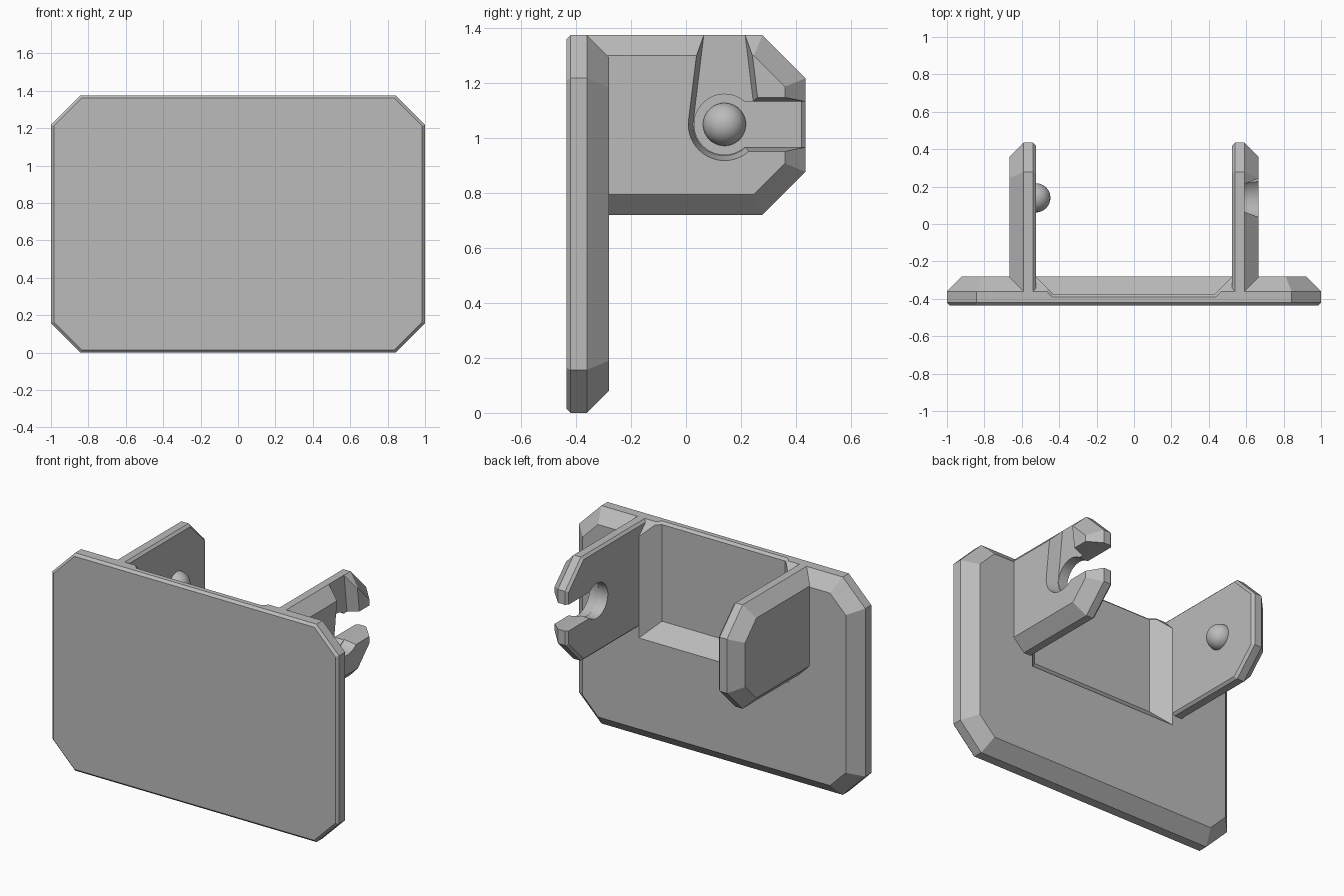
import bpy, bmesh, math

if "Cube" in bpy.data.objects:
    bpy.data.objects.remove(bpy.data.objects["Cube"])

grey = bpy.data.materials.new("plain grey")
grey.use_nodes = True
grey.diffuse_color = (0.5, 0.5, 0.5, 1)
grey.node_tree.nodes["Principled BSDF"].inputs["Base Color"].default_value = (0.5, 0.5, 0.5, 1)


def solid(name, points):
    """Convex solid around the given points."""
    bm = bmesh.new()
    verts = [bm.verts.new(p) for p in points]
    bmesh.ops.convex_hull(bm, input=verts)
    bmesh.ops.dissolve_limit(bm, angle_limit=0.01, verts=bm.verts[:], edges=bm.edges[:])
    bmesh.ops.recalc_face_normals(bm, faces=bm.faces[:])
    mesh = bpy.data.meshes.new(name)
    bm.to_mesh(mesh)
    bm.free()
    mesh.materials.append(grey)
    obj = bpy.data.objects.new(name, mesh)
    bpy.context.collection.objects.link(obj)
    return obj


def activate(obj):
    bpy.ops.object.select_all(action='DESELECT')
    obj.select_set(True)
    bpy.context.view_layer.objects.active = obj


def cut(obj, cutter):
    mod = obj.modifiers.new("cut", 'BOOLEAN')
    mod.operation = 'DIFFERENCE'
    mod.solver = 'EXACT'
    mod.object = cutter
    activate(obj)
    bpy.ops.object.modifier_apply(modifier=mod.name)
    bpy.data.objects.remove(cutter)


def octagon(u0, u1, v0, v1, corner, inset):
    """Rectangle with cut corners, offset inward by inset."""
    u0, u1, v0, v1 = u0 + inset, u1 - inset, v0 + inset, v1 - inset
    c = corner - inset * (2 - math.sqrt(2))
    return [(u0 + c, v0), (u1 - c, v0), (u1, v0 + c), (u1, v1 - c),
            (u1 - c, v1), (u0 + c, v1), (u0, v1 - c), (u0, v0 + c)]


TOP, BEVEL, CHAMFER, CORNER = 1.375, 0.015, 0.075, 0.157
INNER, OUTER = 0.525, 0.665
PLATE_BACK, PLATE_MID = -0.28, -0.36
PIVOT_Y, PIVOT_Z = 0.14, 1.05

# Plate with chamfered rim
plate_layers = [(-0.435, BEVEL), (-0.42, 0), (PLATE_MID, 0), (PLATE_BACK, 0.08)]
plate = solid("back_plate", [(u, y, v) for y, inset in plate_layers
                             for u, v in octagon(-1, 1, 0, TOP, CORNER, inset)])

# Sloped recess between the arms, with a bevelled top edge
FLOOR, REACH = -0.375, -0.23


def trapezoid(z_floor, z_reach, d):
    spread = d * math.sqrt(2)
    half = INNER - PLATE_BACK + spread
    return [(s * (half + y), y, z) for s in (-1, 1)
            for y, z in ((FLOOR - d, z_floor), (REACH, z_reach))]


cut(plate, solid("recess_cutter", trapezoid(0.75, 0.605, 0) + trapezoid(1.45, 1.45, 0)))
cut(plate, solid("rim_cutter", trapezoid(TOP - BEVEL, TOP - BEVEL, 0)
                 + trapezoid(TOP + 0.01, TOP + 0.01, BEVEL + 0.01)))


# Arms: cut corners at the rear, flat where they meet the plate
def arm(name, side):
    layers = [(INNER, BEVEL), (INNER + BEVEL, 0), (OUTER - CHAMFER, 0), (OUTER, CHAMFER)]
    points = []
    for x, inset in layers:
        outline = octagon(-1, 0.435, 0.72, TOP, CORNER, inset)
        points += [(side * x, max(u, PLATE_MID), v) for u, v in outline]
    return solid(name, points)


right_arm = arm("right_arm", -1)
left_arm = arm("left_arm", 1)


# Socket, guide channel and slot in the left arm
def circle(x, r):
    steps = 48
    return [(x, PIVOT_Y + r * math.cos(2 * math.pi * i / steps),
             PIVOT_Z + r * math.sin(2 * math.pi * i / steps)) for i in range(steps)]


def teardrop(x, grow):
    return circle(x, 0.114 + grow) + [(x, PIVOT_Y + s * (0.066 + grow), 1.45) for s in (-1, 1)]


def slot(x, grow):
    return [(x, y, PIVOT_Z + s * (0.083 + grow)) for s in (-1, 1) for y in (PIVOT_Y, 0.5)]


LEDGE, OUT = OUTER - CHAMFER, OUTER + 0.01
cut(left_arm, solid("channel_cutter", teardrop(LEDGE, 0) + teardrop(OUT, 0.02)))
cut(left_arm, solid("hole_cutter", circle(0.5, 0.11) + circle(0.62, 0.11)))
cut(left_arm, solid("slot_cutter", slot(0.5, 0) + slot(0.62, 0)))
cut(left_arm, solid("slot_flare_cutter", slot(LEDGE, 0) + slot(OUT, 0.017)))
activate(left_arm)
bpy.ops.object.shade_smooth_by_angle(angle=math.radians(20))

# Ball stud on the inside of the right arm
bpy.ops.mesh.primitive_uv_sphere_add(segments=48, ring_count=24, radius=0.078,
                                     location=(-INNER, PIVOT_Y, PIVOT_Z))
ball = bpy.context.object
ball.name = "ball_stud"
ball.data.materials.append(grey)
bpy.ops.object.shade_smooth()
